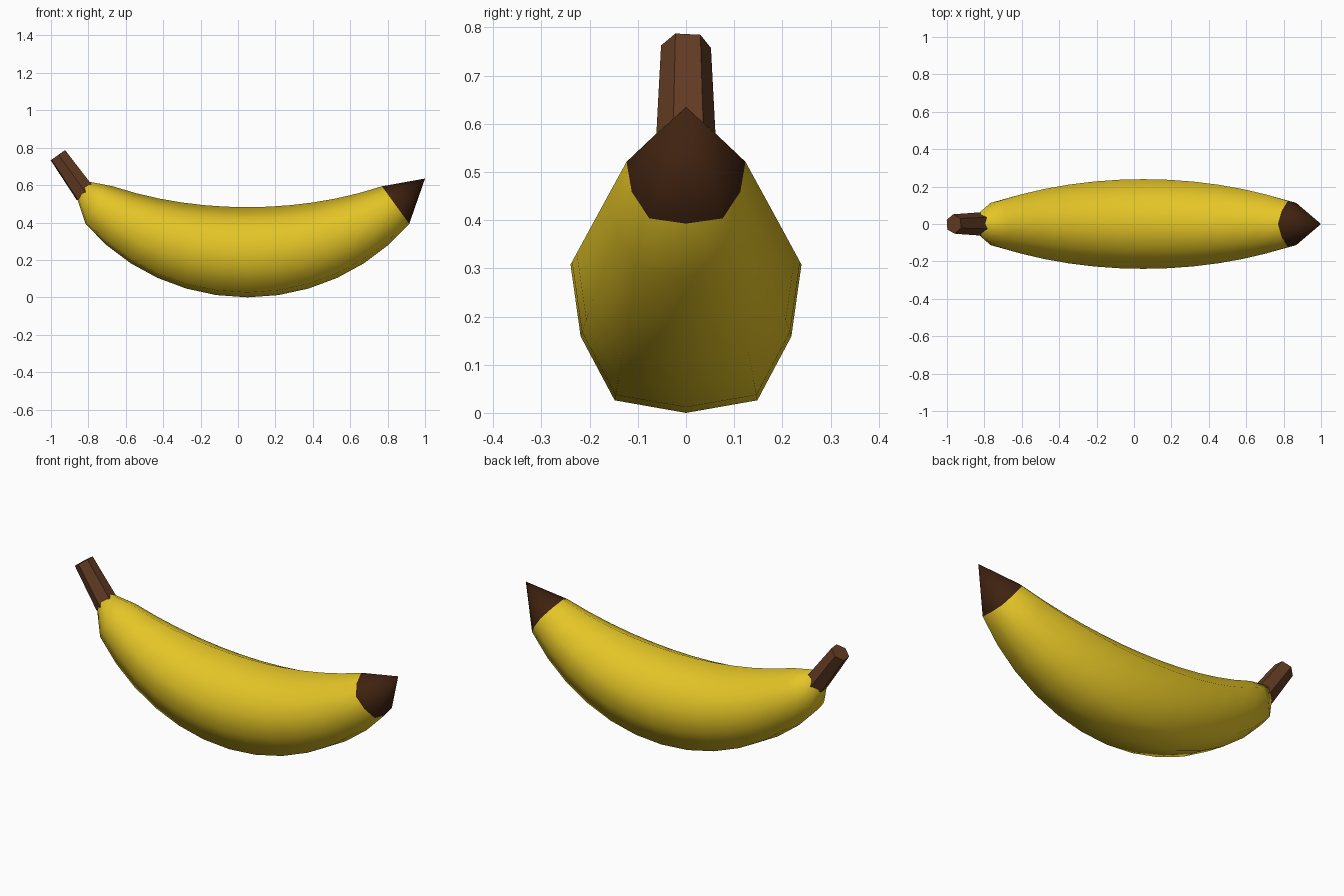
import bpy, bmesh
from math import sin, cos, radians
from mathutils import Vector

cube = bpy.data.objects.get("Cube")
if cube:
    bpy.data.objects.remove(cube)


def material(name, color):
    m = bpy.data.materials.new(name)
    m.use_nodes = True
    m.diffuse_color = (*color, 1)
    m.node_tree.nodes["Principled BSDF"].inputs["Base Color"].default_value = (*color, 1)
    return m


yellow = material("ripe yellow", (0.78, 0.56, 0.02))
dark_brown = material("dark brown", (0.05, 0.016, 0.005))
stem_brown = material("stem brown", (0.125, 0.045, 0.017))


def add_ring(bm, centre, up, points):
    """Ring of (side, up) points in the plane spanned by Y and up."""
    return [bm.verts.new(centre + Vector((0, s, 0)) + up * u) for s, u in points]


def bridge(bm, a, b):
    n = len(a)
    return [bm.faces.new((a[i], a[(i + 1) % n], b[(i + 1) % n], b[i])) for i in range(n)]


def finish(bm, name, mats):
    bmesh.ops.recalc_face_normals(bm, faces=bm.faces)
    mesh = bpy.data.meshes.new(name)
    bm.to_mesh(mesh)
    bm.free()
    for m in mats:
        mesh.materials.append(m)
    obj = bpy.data.objects.new(name, mesh)
    bpy.context.collection.objects.link(obj)
    return obj


# Five-ridged cross-section, one ridge on the inner side of the bend
def ridged(scale):
    pts = []
    for i in range(10):
        r = (0.23 if i % 2 else 0.252) * scale
        a = radians(36 * i)
        pts.append((r * sin(a), r * cos(a)))
    return pts


# Fruit: tapered sections swept along an arc
BEND, SPAN, STEPS = 1.354, 36, 12
pivot = Vector((0.05, 0, 0.23 + BEND))
bm = bmesh.new()
rings = [add_ring(bm, Vector((-0.83, 0, 0.573)), Vector((0.6, 0, 0.8)), ridged(0.225))]
for i in range(STEPS + 1):
    t = 2 * i / STEPS - 1
    a = radians(SPAN * t)
    up = Vector((-sin(a), 0, cos(a)))
    rings.append(add_ring(bm, pivot - up * BEND, up, ridged(1 - 0.485 * t * t)))
bm.faces.new(rings[0])
for a, b in zip(rings, rings[1:]):
    bridge(bm, a, b)

# Dark pointed tip
tip = bm.verts.new((1, 0, 0.635))
last = rings[-1]
for i in range(10):
    bm.faces.new((last[i], last[(i + 1) % 10], tip)).material_index = 1
fruit = finish(bm, "fruit", [yellow, dark_brown])
bpy.context.view_layer.objects.active = fruit
fruit.select_set(True)
bpy.ops.object.shade_smooth_by_angle(angle=radians(70))

# Six-sided stem, slightly tapered and sunk into the fruit
bm = bmesh.new()
base, end = Vector((-0.815, 0, 0.552)), Vector((-0.963, 0, 0.76))
axis = (end - base).normalized()
up = Vector((axis.z, 0, -axis.x))


def hexagon(r):
    return [(r * sin(radians(60 * i - 25)), r * cos(radians(60 * i - 25))) for i in range(6)]


low = add_ring(bm, base, up, hexagon(0.063))
high = add_ring(bm, end, up, hexagon(0.052))
bridge(bm, low, high)
bm.faces.new(low)
bm.faces.new(high)
finish(bm, "stem", [stem_brown])
